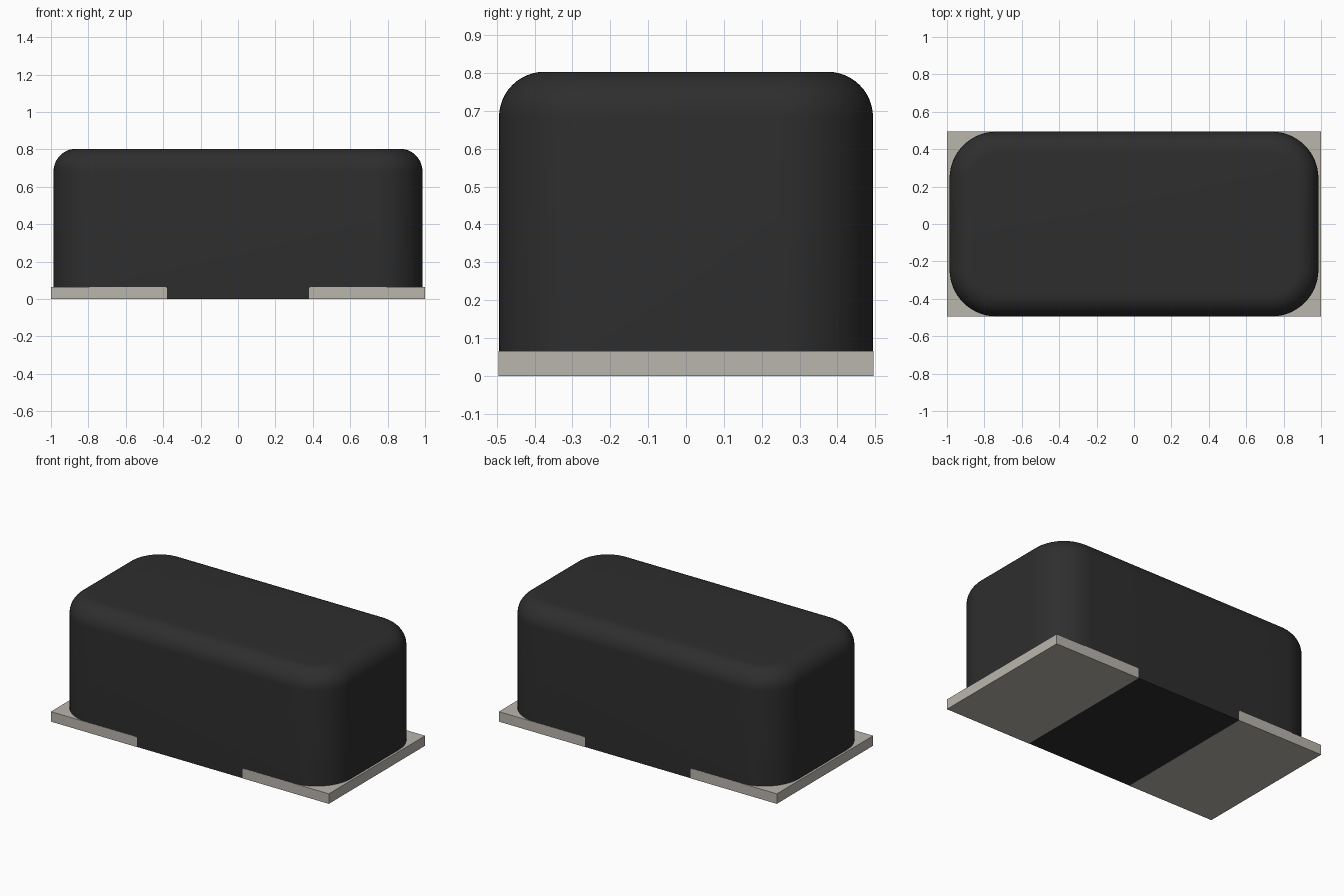
import bpy
import bmesh
from math import radians
from mathutils import Matrix, Vector

if "Cube" in bpy.data.objects:
    bpy.data.objects.remove(bpy.data.objects["Cube"], do_unlink=True)

HEIGHT, PAD_TOP, PAD_INNER = 0.803, 0.065, 0.38
HALF_X, HALF_Y = 0.986, 0.494


def material(name, color):
    mat = bpy.data.materials.new(name)
    mat.use_nodes = True
    mat.diffuse_color = color
    mat.node_tree.nodes["Principled BSDF"].inputs["Base Color"].default_value = color
    return mat


def bevel(bm, edges, radius, segments):
    bmesh.ops.bevel(bm, geom=edges, offset=radius, segments=segments,
                    profile=0.5, affect="EDGES", clamp_overlap=True)


def box(name, low, high, mat, shape=None):
    """Box between two corners, optionally rounded by shape(bm)."""
    low, high = Vector(low), Vector(high)
    bm = bmesh.new()
    bmesh.ops.create_cube(bm, size=1, matrix=Matrix.Translation((low + high) / 2)
                          @ Matrix.Diagonal((*(high - low), 1)))
    if shape:
        shape(bm)
    mesh = bpy.data.meshes.new(name)
    bm.to_mesh(mesh)
    bm.free()
    mesh.materials.append(mat)
    obj = bpy.data.objects.new(name, mesh)
    bpy.context.collection.objects.link(obj)
    bpy.ops.object.select_all(action="DESELECT")
    obj.select_set(True)
    bpy.context.view_layer.objects.active = obj
    bpy.ops.object.shade_smooth_by_angle(angle=radians(35))
    return obj


def round_body(bm):
    # Wide vertical corners, then a softer roll around the top rim
    upright = [e for e in bm.edges
               if abs(e.verts[0].co.z - e.verts[1].co.z) > 0.1]
    bevel(bm, upright, 0.25, 16)
    rim = [e for e in bm.edges if all(v.co.z > HEIGHT - 0.001 for v in e.verts)]
    bevel(bm, rim, 0.12, 12)


def round_pad(bm):
    # Small rounding on the upper inner edge of each pad
    edge = [e for e in bm.edges
            if all(v.co.z > PAD_TOP - 0.001 and abs(v.co.x) < PAD_INNER + 0.01
                   for v in e.verts)]
    bevel(bm, edge, 0.01, 4)


black = material("black plastic", (0.027, 0.027, 0.027, 1))
metal = material("tinned metal", (0.49, 0.465, 0.42, 1))

# Moulded body with a central web that reaches the ground between the pads
box("body", (-HALF_X, -HALF_Y, PAD_TOP - 0.012), (HALF_X, HALF_Y, HEIGHT),
    black, round_body)
box("body_web", (-PAD_INNER - 0.005, -HALF_Y, 0.0005),
    (PAD_INNER + 0.005, HALF_Y, PAD_TOP), black)

# Flat contact pads at both ends
for name, side in (("left_pad", 1), ("right_pad", -1)):
    xs = sorted((side * PAD_INNER, side * 1.0))
    box(name, (xs[0], -0.495, 0), (xs[1], 0.495, PAD_TOP), metal, round_pad)
